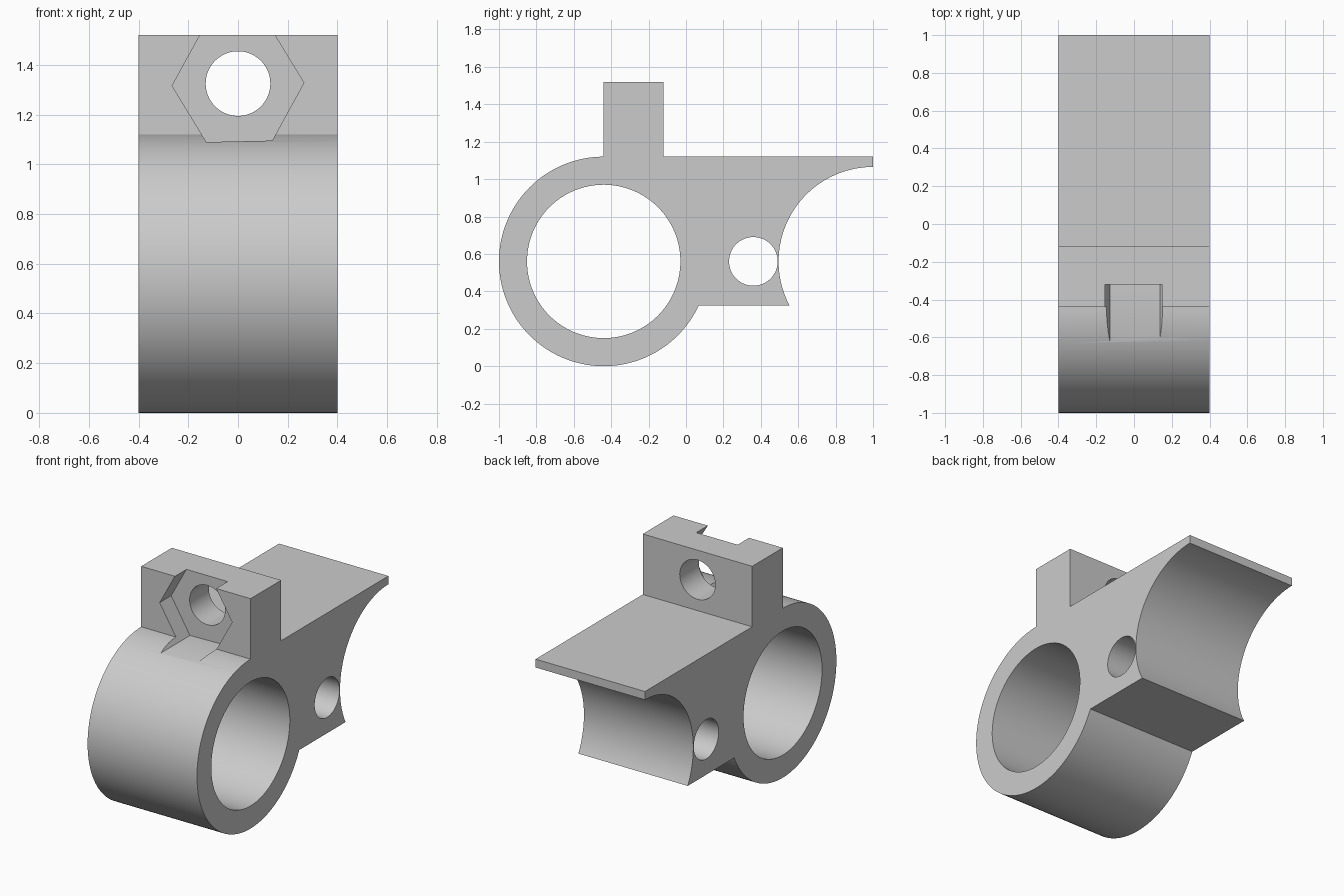
import bpy, bmesh
from math import sin, cos, pi, radians, asin, sqrt
from mathutils import Matrix

cube = bpy.data.objects.get("Cube")
if cube:
    bpy.data.objects.remove(cube)

WIDTH = 0.8
AXIS_Z = 0.56                  # height shared by ring, pin hole and saddle
RING_Y, RING_R, BORE_R = -0.44, 0.56, 0.41
SADDLE_Y, SADDLE_R = 1.0, 0.505
TOP, BOTTOM, TAB_TOP, TAB_BACK = 1.12, 0.325, 1.52, -0.12
BOLT_Z = 1.325

grey = bpy.data.materials.new("plain grey")
grey.use_nodes = True
colour = (0.6, 0.6, 0.6, 1)
grey.diffuse_color = colour
grey.node_tree.nodes["Principled BSDF"].inputs["Base Color"].default_value = colour


def arc(cy, r, start, end, steps):
    angles = [start + (end - start) * i / steps for i in range(steps + 1)]
    return [(cy + r * cos(a), AXIS_Z + r * sin(a)) for a in angles]


def add_object(name, bm):
    bmesh.ops.recalc_face_normals(bm, faces=bm.faces)
    mesh = bpy.data.meshes.new(name)
    bm.to_mesh(mesh)
    bm.free()
    mesh.materials.append(grey)
    obj = bpy.data.objects.new(name, mesh)
    bpy.context.collection.objects.link(obj)
    return obj


def cutter(name, radius, depth, sides, matrix):
    bm = bmesh.new()
    bmesh.ops.create_cone(bm, cap_ends=True, segments=sides, radius1=radius,
                          radius2=radius, depth=depth, matrix=matrix)
    obj = add_object(name, bm)
    obj.hide_render = True
    return obj


# Bracket side outline: ring, upright tab, flat top, concave saddle
drop = AXIS_Z - BOTTOM
outline = arc(RING_Y, RING_R, -asin(drop / RING_R), -1.5 * pi, 120)
outline += [(RING_Y, TAB_TOP), (TAB_BACK, TAB_TOP), (TAB_BACK, TOP), (SADDLE_Y, TOP)]
outline += arc(SADDLE_Y, SADDLE_R, pi / 2, pi + asin(drop / SADDLE_R), 64)

bm = bmesh.new()
side = bm.faces.new([bm.verts.new((-WIDTH / 2, y, z)) for y, z in outline])
swept = bmesh.ops.extrude_face_region(bm, geom=[side])["geom"]
bmesh.ops.translate(bm, vec=(WIDTH, 0, 0),
                    verts=[v for v in swept if isinstance(v, bmesh.types.BMVert)])
bracket = add_object("clamp_bracket", bm)

# Holes across the width, bolt hole and hexagonal nut pocket through the tab
across = Matrix.Rotation(pi / 2, 4, "Y")
along = Matrix.Rotation(pi / 2, 4, "X")
move = Matrix.Translation
tilt = Matrix.Rotation(radians(-1.3), 4, "Y")
turn = Matrix.Rotation(pi / 6, 4, "Z")      # puts hexagon corners at the sides
cutters = [
    cutter("ring_bore", BORE_R, 2, 128, move((0, RING_Y, AXIS_Z)) @ across),
    cutter("pin_hole", 0.13, 2, 64, move((0, 0.36, AXIS_Z)) @ across),
    cutter("bolt_hole", 0.13, 1, 64, move((0, -0.4, BOLT_Z)) @ along),
    cutter("nut_pocket", 0.265, 0.6, 6, move((0, -0.62, BOLT_Z - 0.003)) @ tilt @ along @ turn),
]
# Start the hexagon from its own corner direction
pocket = cutters[-1].data
if max(v.co.x for v in pocket.vertices) < 0.25:
    centre = move((0, -0.62, BOLT_Z - 0.003))
    pocket.transform(centre @ Matrix.Rotation(pi / 6, 4, "Y") @ centre.inverted())

bpy.context.view_layer.objects.active = bracket
for tool in cutters:
    cut = bracket.modifiers.new(tool.name, "BOOLEAN")
    cut.operation = "DIFFERENCE"
    cut.solver = "EXACT"
    cut.object = tool
    bpy.ops.object.modifier_apply(modifier=cut.name)
    bpy.data.objects.remove(tool)

bpy.ops.object.select_all(action="DESELECT")
bracket.select_set(True)
bpy.ops.object.shade_smooth_by_angle(angle=radians(25))
